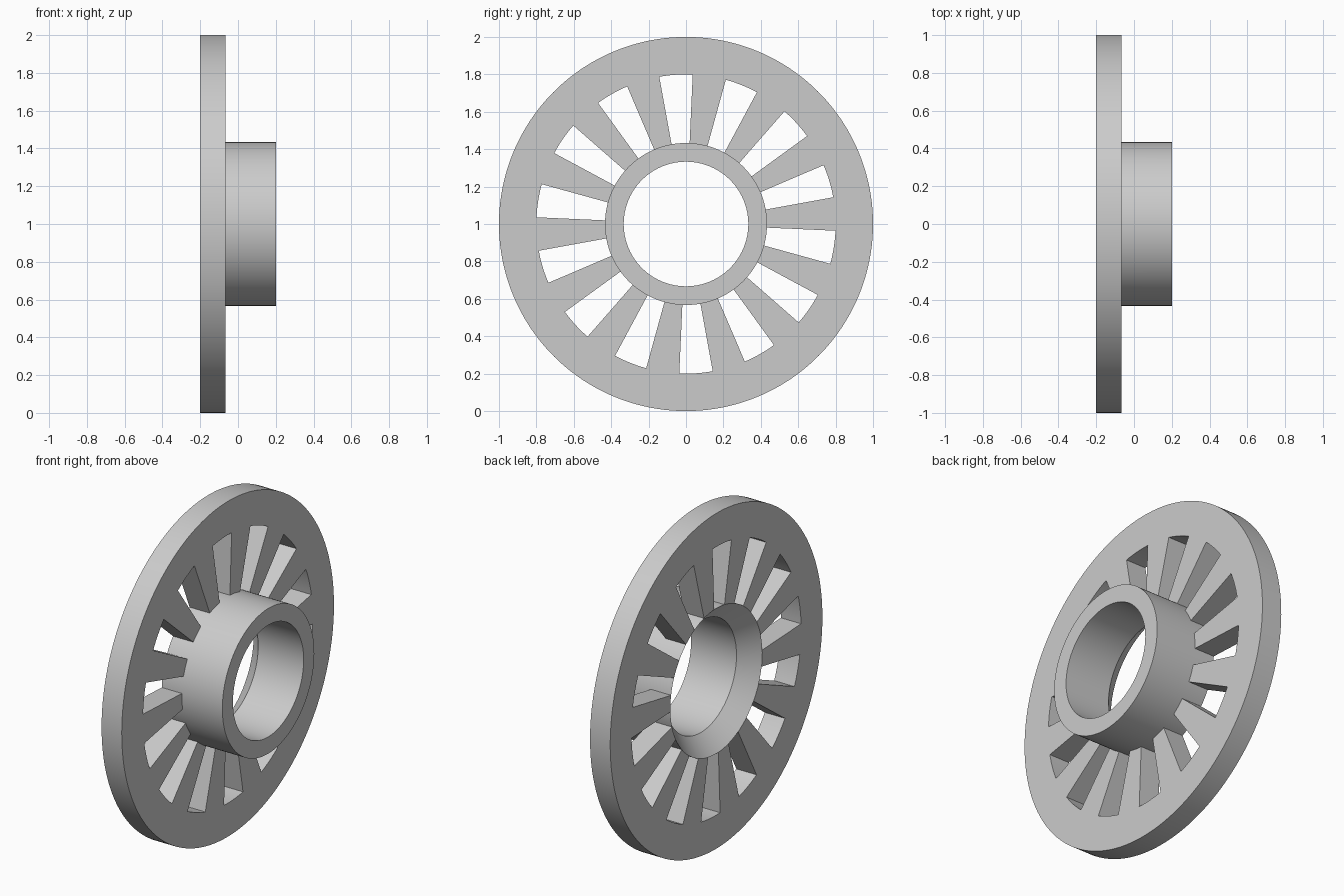
import bpy, bmesh, math

cube = bpy.data.objects.get("Cube")
if cube:
    bpy.data.objects.remove(cube, do_unlink=True)

SLOTS = 14
STEPS = 7                       # facets per slot and per spoke
PITCH = math.tau / SLOTS
START = 0.4 * PITCH             # angle where the first slot opens
BACK, FACE, END = -0.2, -0.067, 0.2
BORE, HUB, SLOT_TOP, RIM = 0.333, 0.433, 0.8, 1.0

# Cross-section points as (x, radius)
P = {
    "cone_wide": (BACK, HUB), "cone_narrow": (-0.1, BORE),
    "bore_end": (END, BORE), "hub_end": (END, HUB), "hub_root": (FACE, HUB),
    "slot_front": (FACE, SLOT_TOP), "rim_front": (FACE, RIM),
    "rim_back": (BACK, RIM), "slot_back": (BACK, SLOT_TOP),
}
HUB_LINE = ["cone_wide", "cone_narrow", "bore_end", "hub_end", "hub_root"]
RIM_LINE = ["slot_front", "rim_front", "rim_back", "slot_back"]

bm = bmesh.new()

# One ring of vertices for each cross-section point
count = SLOTS * STEPS * 2
rings = {}
for name, (x, r) in P.items():
    angles = [START + math.tau * i / count for i in range(count)]
    rings[name] = [bm.verts.new((x, r * math.cos(a), 1 + r * math.sin(a))) for a in angles]


def strip(line, i):
    """Sweep a run of cross-section points over one angular step."""
    j = (i + 1) % count
    for a, b in zip(line, line[1:]):
        bm.faces.new((rings[a][i], rings[b][i], rings[b][j], rings[a][j]))


for i in range(count):
    if (i // STEPS) % 2 == 0:
        # Slot: hub and rim are separate closed rings
        strip(HUB_LINE + HUB_LINE[:1], i)
        strip(RIM_LINE + RIM_LINE[:1], i)
    else:
        # Spoke: the flange joins hub to rim
        strip(HUB_LINE + RIM_LINE + HUB_LINE[:1], i)
    if i % STEPS == 0:
        # Radial side wall of a slot
        bm.faces.new([rings[n][i] for n in ("cone_wide", "hub_root", "slot_front", "slot_back")])

bmesh.ops.recalc_face_normals(bm, faces=bm.faces)
mesh = bpy.data.meshes.new("slotted_flange_hub")
bm.to_mesh(mesh)
bm.free()

# Single grey material
grey = bpy.data.materials.new("plain grey")
grey.use_nodes = True
colour = (0.6, 0.6, 0.6, 1)
grey.diffuse_color = colour
grey.node_tree.nodes["Principled BSDF"].inputs["Base Color"].default_value = colour
mesh.materials.append(grey)

wheel = bpy.data.objects.new("slotted_flange_hub", mesh)
bpy.context.collection.objects.link(wheel)
bpy.ops.object.select_all(action="DESELECT")
wheel.select_set(True)
bpy.context.view_layer.objects.active = wheel
bpy.ops.object.shade_smooth_by_angle(angle=math.radians(30))
